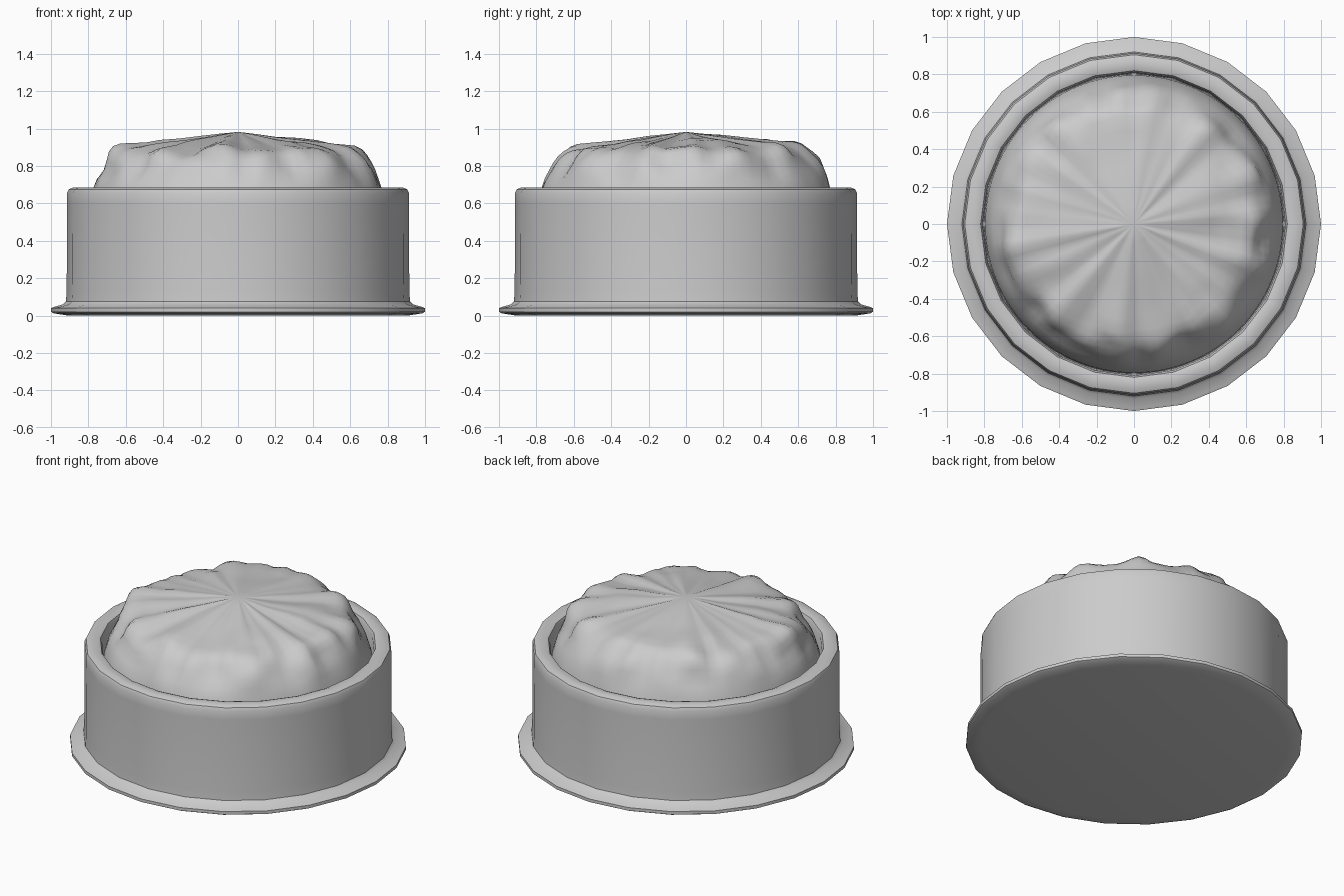
import bpy, bmesh, math
from mathutils import Vector, noise

if "Cube" in bpy.data.objects:
    bpy.data.objects.remove(bpy.data.objects["Cube"])


def lathe(name, profile, segs, warp=None, angle=35):
    """Revolve (r, z) points around z; r = 0 makes a single pole."""
    bm = bmesh.new()
    rings = []
    for r, z in profile:
        if r == 0:
            rings.append([bm.verts.new((0, 0, z))] * segs)
            continue
        ring = []
        for i in range(segs):
            a = 2 * math.pi * i / segs
            rr, zz = warp(a, r, z) if warp else (r, z)
            ring.append(bm.verts.new((rr * math.cos(a), rr * math.sin(a), zz)))
        rings.append(ring)
    for lo, hi in zip(rings, rings[1:]):
        for i in range(segs):
            j = (i + 1) % segs
            quad = list(dict.fromkeys((lo[i], lo[j], hi[j], hi[i])))
            bm.faces.new(quad)
    bmesh.ops.recalc_face_normals(bm, faces=bm.faces)
    me = bpy.data.meshes.new(name)
    bm.to_mesh(me)
    bm.free()
    ob = bpy.data.objects.new(name, me)
    bpy.context.collection.objects.link(ob)
    bpy.context.view_layer.objects.active = ob
    ob.select_set(True)
    bpy.ops.object.shade_smooth_by_angle(angle=math.radians(angle))
    ob.select_set(False)
    return ob


# Dish: flat base, thin foot flange, straight wall, rounded rim, inner wall
lathe("dish", [
    (0, 0.0), (0.91, 0.0), (0.985, 0.012), (1.0, 0.02), (1.0, 0.04),
    (0.985, 0.046), (0.935, 0.06), (0.92, 0.075), (0.916, 0.13),
    (0.914, 0.60), (0.914, 0.655), (0.905, 0.675), (0.88, 0.685),
    (0.84, 0.685), (0.82, 0.678), (0.81, 0.655), (0.805, 0.5), (0, 0.5),
], 24)


# Filling: crumpled dome with folds radiating from a central point
def crumple(a, r, z):
    c, s = math.cos(a), math.sin(a)
    fold = noise.noise(Vector((c * 3.2, s * 3.2, 4.0)))
    fold += 0.5 * noise.noise(Vector((c * 7, s * 7, 9.0)))
    lump = noise.noise(Vector((r * c * 7, r * s * 7, z * 6)))
    side = min(1, max(0, (z - 0.66) / 0.15))
    edge = min(1, r / 0.6)
    # main valley toward back right, raised shoulder at the back
    valley = math.exp(-((a - math.radians(45)) / 0.12) ** 2)
    dz = edge * (0.03 * fold - 0.02 * valley + 0.012 * s) + 0.018 * lump * edge
    dr = 0.03 * lump + 0.012 * fold
    return r + dr * side * edge, z + dz * side


lathe("filling", [
    (0.80, 0.50), (0.795, 0.60), (0.772, 0.68), (0.752, 0.73), (0.728, 0.775),
    (0.705, 0.815), (0.68, 0.85), (0.65, 0.877), (0.615, 0.896),
    (0.57, 0.907), (0.50, 0.918), (0.42, 0.929), (0.32, 0.942),
    (0.2, 0.957), (0.1, 0.969), (0, 0.982),
], 96, crumple, 60)
